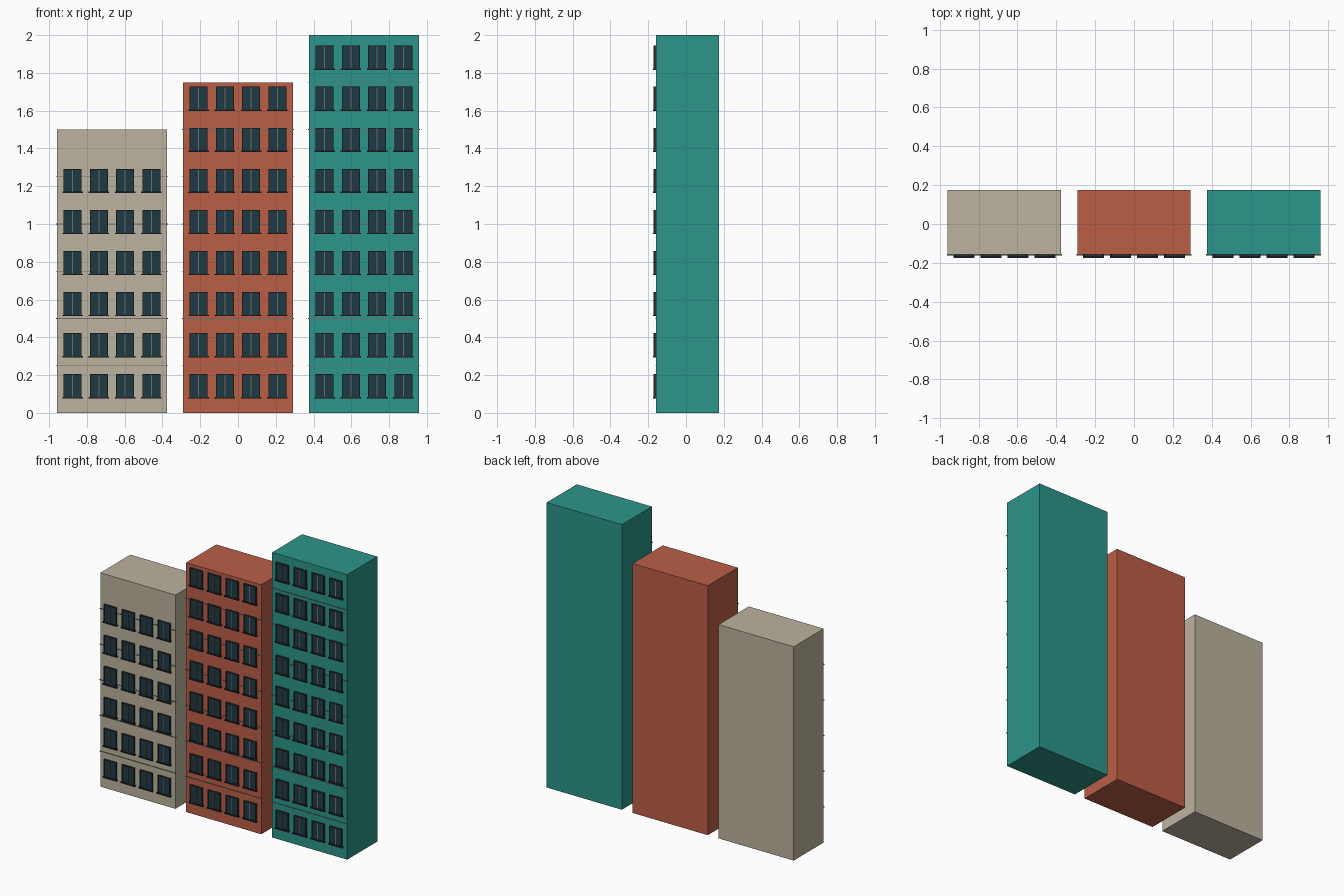
import bpy, bmesh
from mathutils import Matrix, Vector

if "Cube" in bpy.data.objects:
    bpy.data.objects.remove(bpy.data.objects["Cube"])

WIDTH, BACK, FRONT = 0.583, 0.175, -0.158
ROW, COL = 0.2174, 0.139


def mat(name, rgb):
    m = bpy.data.materials.new(name)
    m.diffuse_color = tuple((c / 255) ** 2.2 for c in rgb) + (1,)
    m.use_nodes = True
    m.node_tree.nodes["Principled BSDF"].inputs["Base Color"].default_value = m.diffuse_color
    return m


def box_mesh(name, boxes, mats):
    """Mesh of boxes, each given as (min corner, max corner, material index)."""
    bm = bmesh.new()
    for lo, hi, mi in boxes:
        lo, hi = Vector(lo), Vector(hi)
        mtx = Matrix.Translation((lo + hi) / 2) @ Matrix.Diagonal((*(hi - lo), 1))
        verts = bmesh.ops.create_cube(bm, size=1, matrix=mtx)["verts"]
        for f in {f for v in verts for f in v.link_faces}:
            f.material_index = mi
    me = bpy.data.meshes.new(name)
    bm.to_mesh(me)
    bm.free()
    for m in mats:
        me.materials.append(m)
    return me


def place(name, me, loc=(0, 0, 0)):
    ob = bpy.data.objects.new(name, me)
    ob.location = loc
    bpy.context.collection.objects.link(ob)
    return ob


glass = mat("glass", (36, 60, 70))
frame = mat("frame", (45, 50, 54))
trim = mat("trim", (110, 112, 112))

# Shared window: glass pane, frame bars, centre mullion and sill
w, h, f = 0.048, 0.062, 0.005
window = box_mesh("window", [
    ((-w + f, -0.009, -h + f), (w - f, 0.002, h - f), 0),
    ((-w, -0.013, -h), (-w + f, 0.002, h), 1),
    ((w - f, -0.013, -h), (w, 0.002, h), 1),
    ((-w + f, -0.013, h - f), (w - f, 0.002, h), 1),
    ((-w + f, -0.013, -h), (w - f, 0.002, -h + f), 1),
    ((-0.0025, -0.012, -h + f), (0.0025, 0.002, h - f), 2),
    ((-0.054, -0.017, -h - 0.004), (0.054, 0.002, -h + 0.003), 1),
], [glass, frame, trim])

# Shared thin ledge marking each storey
ledge = box_mesh("ledge", [
    ((-WIDTH / 2 - 0.005, -0.004, -0.002), (WIDTH / 2 + 0.005, 0.004, 0.002), 0)], [trim])

# Three towers: name, centre x, height, window rows, colour
towers = [("beige", -0.667, 1.5, 6, (187, 178, 158)),
          ("red", 0.0, 1.75, 8, (186, 95, 72)),
          ("teal", 0.667, 2.0, 9, (48, 148, 136))]

for name, x, height, rows, rgb in towers:
    body = box_mesh(name + "_tower", [
        ((-WIDTH / 2, FRONT, 0), (WIDTH / 2, BACK, height), 0)], [mat(name, rgb)])
    place(name + "_tower", body, (x, 0, 0))
    for i in range(1, round(height / 0.25)):
        place(name + "_ledge", ledge, (x, FRONT, 0.25 * i))
    for r in range(rows):
        for c in range(4):
            place(name + "_window", window,
                  (x + (c - 1.5) * COL, FRONT, 0.143 + r * ROW))
